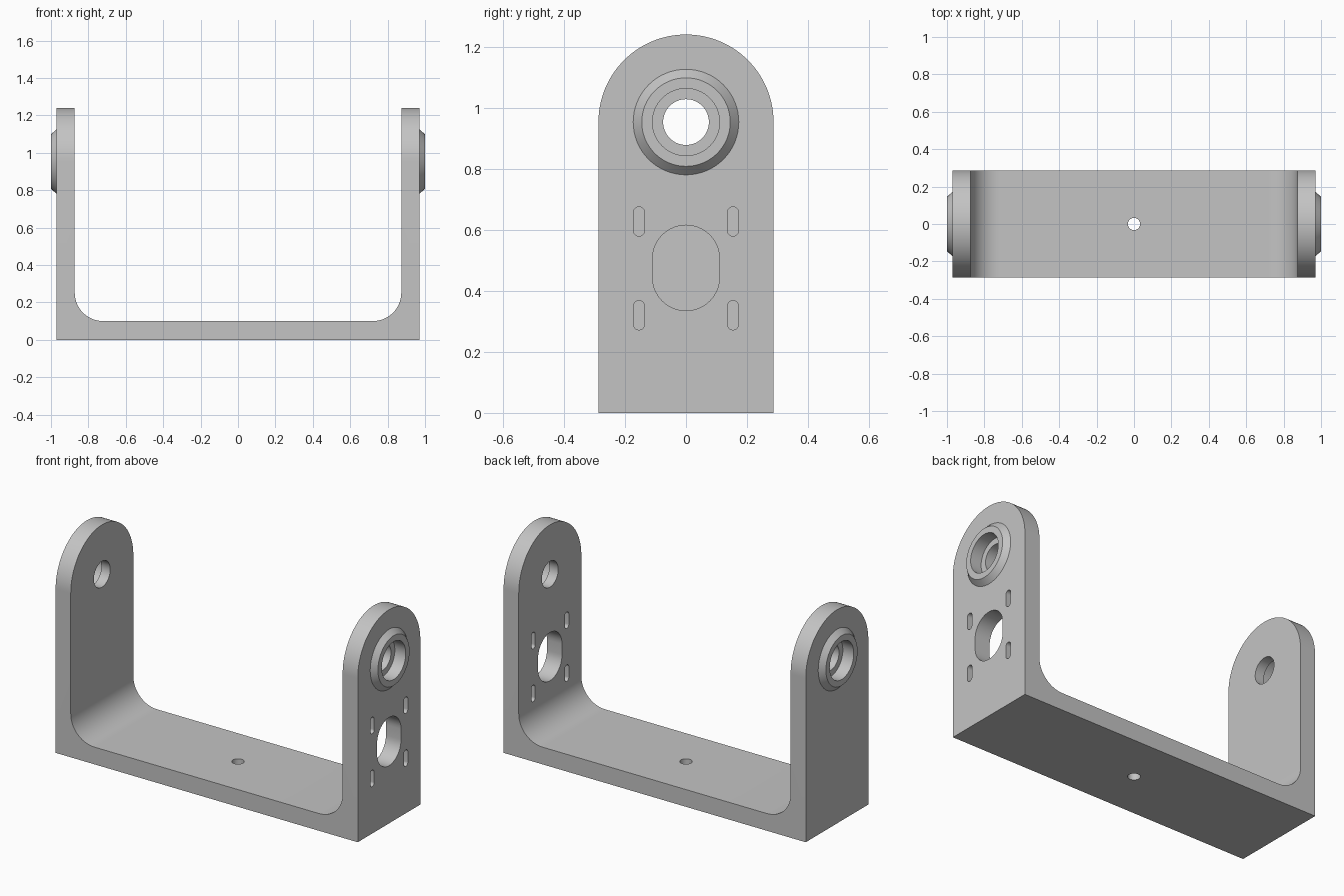
import bpy, bmesh, math
from mathutils import Vector

cube = bpy.data.objects.get("Cube")
if cube:
    bpy.data.objects.remove(cube, do_unlink=True)

HALF, INNER, DEPTH = 0.97, 0.873, 0.287   # outer and inner arm faces, half depth
BASE, FILLET, AXIS = 0.10, 0.152, 0.953   # base thickness, corner radius, pivot height

grey = bpy.data.materials.new("plain grey")
grey.use_nodes = True
grey.diffuse_color = (0.55, 0.55, 0.55, 1)
grey.node_tree.nodes["Principled BSDF"].inputs["Base Color"].default_value = (0.55, 0.55, 0.55, 1)


def arc(cx, cy, r, start, end, n):
    angles = [math.radians(start + (end - start) * i / n) for i in range(n + 1)]
    return [(cx + r * math.cos(a), cy + r * math.sin(a)) for a in angles]


def prism(name, points, axis, lo, hi):
    """Extrude a closed 2D outline along x, y or z."""
    place = {"x": lambda p: (lo, p[0], p[1]),
             "y": lambda p: (p[0], lo, p[1]),
             "z": lambda p: (p[0], p[1], lo)}[axis]
    bm = bmesh.new()
    face = bm.faces.new([bm.verts.new(place(p)) for p in points])
    out = bmesh.ops.extrude_face_region(bm, geom=[face])
    move = Vector([(hi - lo) * (axis == a) for a in "xyz"])
    bmesh.ops.translate(bm, vec=move, verts=[g for g in out["geom"] if isinstance(g, bmesh.types.BMVert)])
    bmesh.ops.recalc_face_normals(bm, faces=bm.faces)
    mesh = bpy.data.meshes.new(name)
    bm.to_mesh(mesh)
    bm.free()
    mesh.materials.append(grey)
    obj = bpy.data.objects.new(name, mesh)
    bpy.context.collection.objects.link(obj)
    return obj


def circle(r, cx=0.0, cy=0.0, n=64):
    return arc(cx, cy, r, 0, 360, n)[:-1]


def slot(y, z, r, straight):
    """Upright round-ended outline."""
    return arc(y, z + straight / 2, r, 0, 180, 20) + arc(y, z - straight / 2, r, 180, 360, 20)


def combine(target, tool, operation):
    bpy.context.view_layer.objects.active = target
    mod = target.modifiers.new(operation, "BOOLEAN")
    mod.operation, mod.object, mod.solver = operation, tool, "EXACT"
    bpy.ops.object.modifier_apply(modifier=mod.name)
    bpy.data.objects.remove(tool, do_unlink=True)


# U-shaped body with filleted inner corners
top = AXIS + DEPTH
right_corner = arc(INNER - FILLET, BASE + FILLET, FILLET, 0, -90, 20)
left_corner = [(-x, z) for x, z in reversed(right_corner)]
outline = ([(-HALF, 0), (HALF, 0), (HALF, top + 0.05), (INNER, top + 0.05)] + right_corner
           + left_corner + [(-INNER, top + 0.05), (-HALF, top + 0.05)])
bracket = prism("bracket", outline, "y", -DEPTH - 0.05, DEPTH + 0.05)

# Round the arm tops
arch = [(-DEPTH, -0.1), (DEPTH, -0.1)] + arc(0, AXIS, DEPTH, 0, 180, 64)
combine(bracket, prism("arch_cutter", arch, "x", -1.1, 1.1), "INTERSECT")

# Tapered bosses with stepped bores on both arms
for s in (-1, 1):
    boss = prism("boss", circle(0.173, 0, AXIS), "x", s * 0.94, s * 1.0)
    taper = 0.145 / 0.173
    for v in boss.data.vertices:
        if abs(v.co.x) > 0.99:
            v.co.y *= taper
            v.co.z = AXIS + (v.co.z - AXIS) * taper
        else:
            # continue the same cone slope inside the arm
            v.co.y *= 1.162
            v.co.z = AXIS + (v.co.z - AXIS) * 1.162
    combine(bracket, boss, "UNION")
    combine(bracket, prism("recess_cutter", circle(0.11, 0, AXIS), "x", s * 0.93, s * 1.1), "DIFFERENCE")
    combine(bracket, prism("bore_cutter", circle(0.075, 0, AXIS), "x", s * 0.8, s * 1.1), "DIFFERENCE")

# Motor window and four mounting slots in the left arm
slots = [slot(0, 0.475, 0.11, 0.06)]
slots += [slot(y, z, 0.018, 0.06) for y in (-0.154, 0.154) for z in (0.32, 0.627)]
for points in slots:
    combine(bracket, prism("slot_cutter", points, "x", 0.8, 1.1), "DIFFERENCE")

# Central mounting hole
combine(bracket, prism("hole_cutter", circle(0.033, n=32), "z", -0.1, 0.2), "DIFFERENCE")

bpy.ops.object.select_all(action="DESELECT")
bracket.select_set(True)
bpy.context.view_layer.objects.active = bracket
bpy.ops.object.shade_smooth_by_angle(angle=math.radians(25))
